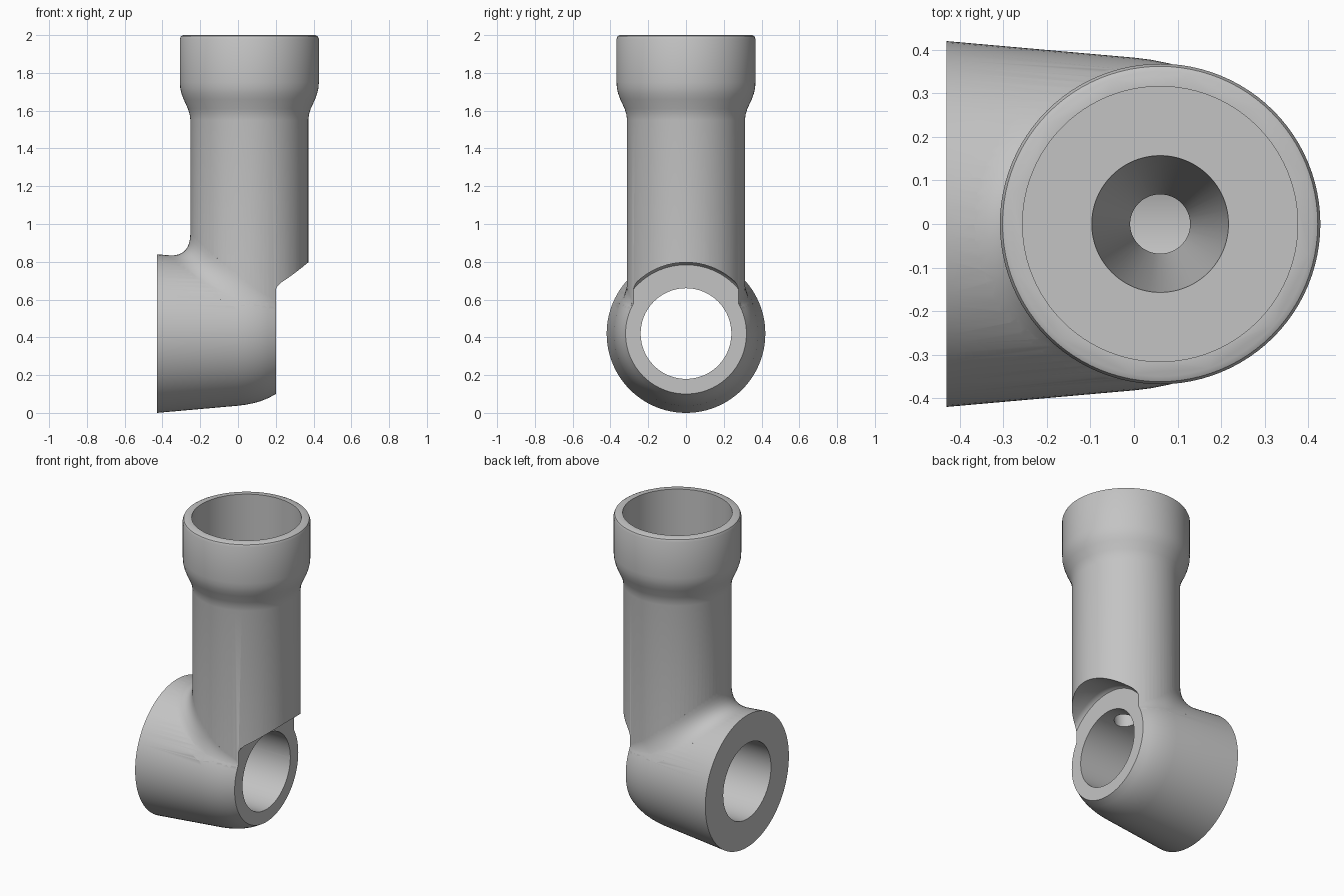
import bpy
import bmesh
import math
from mathutils import Matrix, Vector

cube = bpy.data.objects.get("Cube")
if cube:
    bpy.data.objects.remove(cube, do_unlink=True)

SEG = 96
AXIS_Z = 0.42    # height of the horizontal socket axis
TUBE_X = 0.06    # position of the upright tube axis
TUBE_R = 0.312

grey = bpy.data.materials.new("plain_grey")
grey.use_nodes = True
colour = (0.55, 0.55, 0.55, 1)
grey.diffuse_color = colour
grey.node_tree.nodes["Principled BSDF"].inputs["Base Color"].default_value = colour

ALONG_X = Matrix.Translation((0, 0, AXIS_Z)) @ Matrix.Rotation(math.pi / 2, 4, 'Y')
UPRIGHT = Matrix.Translation((TUBE_X, 0, 0))


def loft(name, sections, closed):
    """Skin equal-length loops of points and cap both ends."""
    bm = bmesh.new()
    loops = [[bm.verts.new(p) for p in s] for s in sections]
    n = len(loops[0])
    for a, b in zip(loops, loops[1:]):
        for i in range(n):
            j = (i + 1) % n
            bm.faces.new((a[i], a[j], b[j], b[i]))
    bm.faces.new(loops[0])
    bm.faces.new(loops[-1])
    bmesh.ops.recalc_face_normals(bm, faces=bm.faces)
    mesh = bpy.data.meshes.new(name)
    bm.to_mesh(mesh)
    bm.free()
    obj = bpy.data.objects.new(name, mesh)
    bpy.context.collection.objects.link(obj)
    mesh.materials.append(grey)
    return obj


def lathe(name, profile, matrix):
    """Turn (distance along axis, radius) pairs into a solid."""
    angles = [2 * math.pi * i / SEG for i in range(SEG)]
    return loft(name, [[matrix @ Vector((r * math.cos(a), r * math.sin(a), h))
                        for a in angles] for h, r in profile], True)


def combine(target, tool, operation):
    bpy.context.view_layer.objects.active = target
    mod = target.modifiers.new(operation.lower(), 'BOOLEAN')
    mod.operation = operation
    mod.solver = 'EXACT'
    mod.object = tool
    tool.hide_render = True
    bpy.ops.object.modifier_apply(modifier=mod.name)
    bpy.data.objects.remove(tool, do_unlink=True)


# Tapered horizontal socket with a rounded nose
socket_profile = [(-0.43, 0.42), (0, 0.382), (0.04, 0.377), (0.08, 0.369),
                  (0.12, 0.358), (0.16, 0.342), (0.2, 0.32)]
fitting = lathe("elbow_fitting", socket_profile, ALONG_X)

# Upright tube, flaring into a cup with a rounded rim
tube = lathe("upright_tube", [
    (AXIS_Z, TUBE_R), (1.55, TUBE_R), (1.58, 0.316), (1.61, 0.325),
    (1.66, 0.348), (1.69, 0.359), (1.72, 0.366), (1.75, 0.368),
    (1.98, 0.368), (1.994, 0.362), (2.0, 0.35)], UPRIGHT)


def socket_height(x, y):
    for (x0, r0), (x1, r1) in zip(socket_profile, socket_profile[1:]):
        if x <= x1:
            break
    r = r0 + (r1 - r0) * (x - x0) / (x1 - x0)
    return AXIS_Z + math.sqrt(max(r * r - y * y, 0))


# Soft fillet where the tube meets the socket
sections = []
for k in range(49):
    a = math.radians(66 + 228 * k / 48)
    back = max(0, -math.cos(a))
    end = min(1, min(k, 48 - k) / 8)
    out = 0.01 + 0.025 * end + 0.08 * back
    rise = 0.02 + 0.06 * end + 0.05 * back

    def on_socket(r):
        x, y = TUBE_X + r * math.cos(a), r * math.sin(a)
        return Vector((x, y, socket_height(x, y)))

    corner = on_socket(TUBE_R)
    top = corner + Vector((0, 0, rise))
    foot = on_socket(TUBE_R + out)
    loop = []
    for i in range(9):
        t = i / 8
        loop.append(top * (1 - t) ** 2 + corner * 2 * t * (1 - t) + foot * t * t)
    loop.append(foot - Vector((0, 0, 0.02)))
    inner = on_socket(TUBE_R - 0.03)
    loop.append(Vector((inner.x, inner.y, corner.z - 0.03)))
    loop.append(Vector((inner.x, inner.y, top.z)))
    sections.append(loop)
fillet = loft("fillet", sections, True)

combine(fitting, tube, 'UNION')
combine(fitting, fillet, 'UNION')

# Clearance in front of the nose, through bore, and cup with tapered passage
clearance = lathe("clearance_cutter", [(0.2, 0.364), (0.21, 0.372), (0.23, 0.377),
                                       (0.6, 0.377)], ALONG_X)
bore = lathe("bore_cutter", [(-0.6, 0.24), (0.6, 0.24)], ALONG_X)
passage = lathe("passage_cutter", [(0.5, 0.068), (0.65, 0.068), (1.68, 0.157),
                                   (1.68, 0.316), (2.1, 0.316)], UPRIGHT)
for cutter in (clearance, bore, passage):
    combine(fitting, cutter, 'DIFFERENCE')

# Smooth shading with crisp rims
bpy.ops.object.select_all(action='DESELECT')
fitting.select_set(True)
bpy.context.view_layer.objects.active = fitting
bpy.ops.object.shade_smooth_by_angle(angle=math.radians(30))
